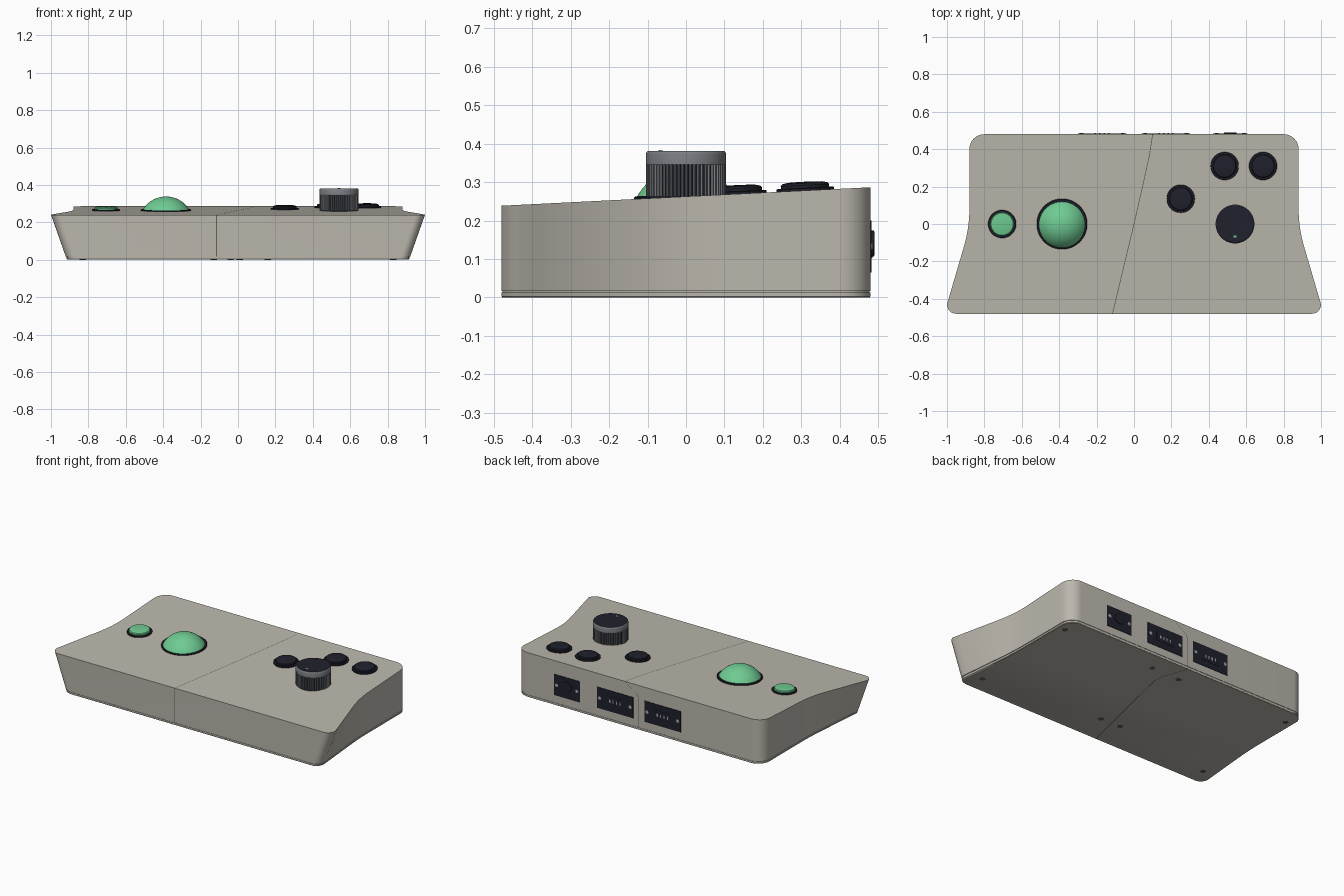
import bpy, bmesh, math
from mathutils import Vector, Matrix

old = bpy.data.objects.get("Cube")
if old:
    bpy.data.objects.remove(old, do_unlink=True)


def material(name, rgb, rough=0.6):
    m = bpy.data.materials.new(name)
    m.use_nodes = True
    m.diffuse_color = (*rgb, 1)
    bsdf = m.node_tree.nodes["Principled BSDF"]
    bsdf.inputs["Base Color"].default_value = (*rgb, 1)
    bsdf.inputs["Roughness"].default_value = rough
    return m


SHELL = material("warm grey shell", (0.50, 0.475, 0.42))
DARK = material("dark navy plastic", (0.014, 0.015, 0.025))
GREEN = material("mint green", (0.16, 0.60, 0.29))
GREY = material("knob grey", (0.20, 0.21, 0.23))
SEAM = material("seam shadow", (0.12, 0.115, 0.10))
METAL = material("light metal", (0.40, 0.41, 0.43))

HALF_Y = 0.48
TILT = math.atan(0.05)


def top_z(y):
    return 0.2625 + 0.05 * y


def finish(name, bm, mats, smooth=True):
    bmesh.ops.recalc_face_normals(bm, faces=bm.faces)
    me = bpy.data.meshes.new(name)
    bm.to_mesh(me)
    bm.free()
    ob = bpy.data.objects.new(name, me)
    bpy.context.collection.objects.link(ob)
    for m in mats:
        me.materials.append(m)
    if smooth:
        bpy.ops.object.select_all(action='DESELECT')
        ob.select_set(True)
        bpy.context.view_layer.objects.active = ob
        bpy.ops.object.shade_smooth_by_angle(angle=math.radians(32))
    return ob


def loft(name, rings, mats, cap_mat=0, place=None):
    """Skin closed rings of points in order and cap both ends."""
    bm = bmesh.new()
    loops = [[bm.verts.new(p) for p in ring] for ring in rings]
    n = len(loops[0])
    for a, b in zip(loops, loops[1:]):
        for i in range(n):
            bm.faces.new((a[i], a[(i + 1) % n], b[(i + 1) % n], b[i]))
    bm.faces.new(loops[0][::-1])
    bm.faces.new(loops[-1]).material_index = cap_mat
    if place:
        bm.transform(place)
    return finish(name, bm, mats)


def circle(r, z, n=48):
    return [Vector((r * math.cos(k * math.tau / n), r * math.sin(k * math.tau / n), z))
            for k in range(n)]


def on_top(x, y):
    return Matrix.Translation((x, y, top_z(y))) @ Matrix.Rotation(TILT, 4, 'X')


def lathe(name, profile, mat, place, n=48):
    return loft(name, [circle(r, z, n) for r, z in profile], [mat], 0, place)


def box(name, centre, size, mat):
    bm = bmesh.new()
    bmesh.ops.create_cube(bm, size=1)
    bm.transform(Matrix.Translation(centre) @ Matrix.Diagonal((*size, 1)))
    return finish(name, bm, [mat], False)


# Casing outline: parallel at the back, flaring towards the front
def half_width(y, flare):
    d = max(0.08 - y, 0)
    s = d * d / 0.4 if d < 0.2 else d - 0.1
    return 0.88 + flare * s / 0.41


def outline(flare, shrink=0):
    side = []
    rf, rb = 0.05, 0.08
    yf, yb = -HALF_Y + rf, HALF_Y - rb
    for k in range(9):
        a = math.radians(-90 + 90 * k / 8)
        side.append((half_width(yf, flare) - rf + rf * math.cos(a), yf + rf * math.sin(a)))
    for k in range(1, 24):
        y = yf + (yb - yf) * k / 24
        side.append((half_width(y, flare), y))
    for k in range(11):
        a = math.radians(90 * k / 10)
        side.append((0.88 - rb + rb * math.cos(a), yb + rb * math.sin(a)))
    pts = side + [(-x, y) for x, y in reversed(side)]
    return [(x * (1 - shrink), y * (1 - shrink)) for x, y in pts]


def flat_ring(z, shrink=0):
    return [Vector((x, y, z)) for x, y in outline(0.035 + 0.35 * z, shrink)]


rim = [Vector((x, y, top_z(y))) for x, y in outline(0.12)]
loft("casing", [flat_ring(0, 0.004), flat_ring(0.003), flat_ring(0.013),
                flat_ring(0.013, 0.005), flat_ring(0.017, 0.005), flat_ring(0.017), rim], [SHELL])


# Seam lines between the two halves
def ribbon(name, pts, across):
    bm = bmesh.new()
    off = Vector(across) * 0.002
    pairs = [(bm.verts.new(Vector(p) - off), bm.verts.new(Vector(p) + off)) for p in pts]
    for (a, b), (c, d) in zip(pairs, pairs[1:]):
        bm.faces.new((a, b, d, c))
    return finish(name, bm, [SEAM], False)


path = [(-0.115, -HALF_Y), (-0.06, -0.25), (0, 0), (0.057, 0.25), (0.083, 0.37), (0.1, HALF_Y)]
ribbon("top_seam", [(x, y, top_z(y) + 0.001) for x, y in path], (1, 0, 0))
ribbon("bottom_seam", [(x, y, -0.0005) for x, y in path[:4]]
       + [(0.055, 0.31, -0.0005), (0.01, 0.44, -0.0005), (0, HALF_Y - 0.003, -0.0005)], (1, 0, 0))
ribbon("front_seam", [(-0.115, -HALF_Y - 0.001, z) for z in (0.017, top_z(-HALF_Y))], (1, 0, 0))
ribbon("back_seam", [(x, HALF_Y + 0.001, z) for x, z in
                     ((0.1, 0.286), (0.05, 0.25), (0.012, 0.225), (0, 0.2), (0, 0.017))], (1, 0, 0))

# Push buttons with thin collars
collar = [(0.075, -0.005), (0.075, 0.005), (0.073, 0.007), (0.064, 0.007)]
cap = [(0.063, 0), (0.063, 0.014), (0.059, 0.019), (0.045, 0.022), (0.015, 0.023)]
buttons = {"inner_button": (0.25, 0.135, DARK), "middle_button": (0.485, 0.31, DARK),
           "outer_button": (0.69, 0.31, DARK), "green_button": (-0.705, 0, GREEN)}
for name, (x, y, mat) in buttons.items():
    lathe(name + "_collar", collar, DARK, on_top(x, y))
    lathe(name, cap, mat, on_top(x, y))

# Trackball: a sphere cap in a dark ring
ball_x = -0.385
lathe("trackball_ring", [(0.135, -0.005), (0.135, 0.004), (0.132, 0.007), (0.12, 0.007)],
      DARK, on_top(ball_x, 0), 64)
R = 0.145
dome = [(R * math.cos(a), 0.193 + R * math.sin(a))
        for a in (math.radians(24 + 65 * k / 14) for k in range(15))]
lathe("trackball", dome, GREEN, Matrix.Translation((ball_x, 0, 0)), 64)

# Fluted rotary knob
TEETH = 60


def gear(z):
    pts = []
    for k in range(TEETH * 4):
        r = 0.104 if k % 4 < 2 else 0.098
        a = k * math.tau / (TEETH * 4)
        pts.append(Vector((r * math.cos(a), r * math.sin(a), z)))
    return pts


knob_at = Matrix.Translation((0.54, 0, 0))
lathe("knob_core", [(0.099, 0.255), (0.099, 0.346)], DARK, knob_at, 64)
loft("knob_flutes", [gear(0.262), gear(0.347)], [GREY], 0, knob_at)
loft("knob_head", [circle(r, z, 64) for r, z in
                   ((0.104, 0.346), (0.104, 0.373), (0.103, 0.377), (0.099, 0.381))],
     [GREY, DARK], 1, knob_at)
box("knob_pointer", (0.54, -0.066, 0.381), (0.018, 0.01, 0.004), GREEN)

# Connector plates on the back
Z = 0.132
to_back = Matrix.Rotation(-math.pi / 2, 4, 'X')
for name, x, w in (("round_port", 0.515, 0.185), ("left_port", 0.17, 0.26), ("right_port", -0.17, 0.26)):
    box(name + "_plate", (x, HALF_Y, Z), (w, 0.006, 0.135), DARK)
    for s in (-1, 1):
        lathe(name + "_screw", [(0.011, 0), (0.011, 0.005), (0.008, 0.006)], METAL,
              Matrix.Translation((x + s * (w / 2 - 0.02), HALF_Y, Z)) @ to_back, 16)
    if name == "round_port":
        lathe("round_socket", [(0.034, 0), (0.034, 0.009), (0.03, 0.01), (0.02, 0.01)], DARK,
              Matrix.Translation((x, HALF_Y, Z + 0.008)) @ to_back, 32)
    else:
        box(name + "_socket", (x, HALF_Y, Z), (0.13, 0.009, 0.06), DARK)
        for k in range(4):
            box(name + "_pin", (x + (k - 1.5) * 0.024, HALF_Y, Z), (0.008, 0.0105, 0.02), METAL)

# Screws underneath
feet = [(sx * 0.83, sy * 0.37) for sx in (-1, 1) for sy in (-1, 1)]
feet += [(0.16, 0.355), (-0.04, 0.35), (0.01, -0.285), (-0.13, -0.28)]
for x, y in feet:
    lathe("base_screw", [(0.017, 0.002), (0.017, -0.0005)], SEAM,
          Matrix.Translation((x, y, 0)), 20)
